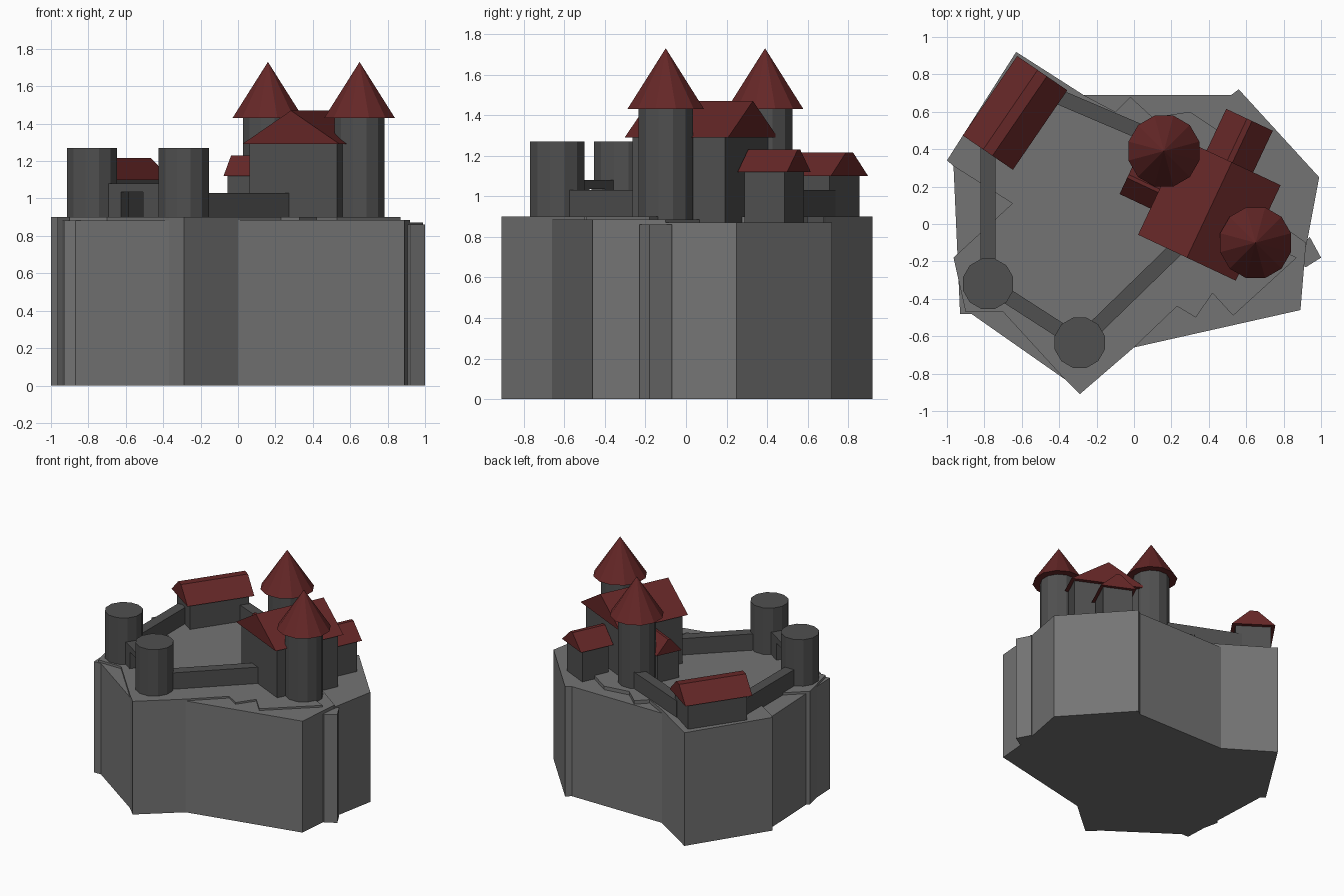
import bpy, bmesh, math
from mathutils import Vector, Matrix

if "Cube" in bpy.data.objects:
    bpy.data.objects.remove(bpy.data.objects["Cube"])

def material(name, rgb):
    m = bpy.data.materials.new(name)
    m.diffuse_color = (*rgb, 1)
    m.use_nodes = True
    m.node_tree.nodes["Principled BSDF"].inputs["Base Color"].default_value = m.diffuse_color
    return m

ROCK = material("rock grey", (0.175, 0.175, 0.175))
WALL = material("wall grey", (0.08, 0.08, 0.08))
ROOF = material("roof red", (0.13, 0.02, 0.02))

def finish(bm, name, mat):
    bmesh.ops.recalc_face_normals(bm, faces=bm.faces)
    me = bpy.data.meshes.new(name)
    bm.to_mesh(me)
    bm.free()
    me.materials.append(mat)
    ob = bpy.data.objects.new(name, me)
    bpy.context.collection.objects.link(ob)
    return ob

def prism(name, outline, z0, z1, mat):
    """Upright prism over a plan outline."""
    bm = bmesh.new()
    base = bm.faces.new([bm.verts.new((x, y, z0)) for x, y in outline])
    top = bmesh.ops.extrude_face_region(bm, geom=[base])
    bmesh.ops.translate(bm, vec=(0, 0, z1 - z0),
                        verts=[v for v in top["geom"] if isinstance(v, bmesh.types.BMVert)])
    return finish(bm, name, mat)

def round_part(name, x, y, r0, r1, z0, z1, mat):
    """Twelve-sided cylinder or cone."""
    bm = bmesh.new()
    bmesh.ops.create_cone(bm, cap_ends=True, segments=12, radius1=r0, radius2=r1, depth=z1 - z0,
                          matrix=Matrix.Translation((x, y, (z0 + z1) / 2))
                          @ Matrix.Rotation(math.radians(15), 4, 'Z'))
    return finish(bm, name, mat)

def box(name, x, y, angle, length, width, z0, z1, mat):
    bm = bmesh.new()
    bmesh.ops.create_cube(bm, size=1, matrix=Matrix.Translation((x, y, (z0 + z1) / 2))
                          @ Matrix.Rotation(angle, 4, 'Z')
                          @ Matrix.Diagonal((length, width, z1 - z0, 1)))
    return finish(bm, name, mat)

def wall(name, a, b, z0, z1, width=0.08):
    """Straight wall between two plan points."""
    a, b = Vector(a), Vector(b)
    d, c = b - a, (a + b) / 2
    return box(name, c.x, c.y, math.atan2(d.y, d.x), d.length, width, z0, z1, WALL)

def house(name, x, y, degrees, length, width, eave, ridge, flat=0.0, overhang=0.03, base=0.84):
    """Box body under a solid gable roof, ridge along the local x axis."""
    ang = math.radians(degrees)
    box(name + "_body", x, y, ang, length - 2 * overhang, width - 2 * overhang, base, eave, WALL)
    profile = [(-width / 2, eave), (width / 2, eave)]
    profile += [(flat / 2, ridge), (-flat / 2, ridge)] if flat else [(0, ridge)]
    bm = bmesh.new()
    end = bm.faces.new([bm.verts.new((-length / 2, v, z)) for v, z in profile])
    ext = bmesh.ops.extrude_face_region(bm, geom=[end])
    bmesh.ops.translate(bm, vec=(length, 0, 0),
                        verts=[v for v in ext["geom"] if isinstance(v, bmesh.types.BMVert)])
    bmesh.ops.transform(bm, verts=bm.verts,
                        matrix=Matrix.Translation((x, y, 0)) @ Matrix.Rotation(ang, 4, 'Z'))
    finish(bm, name + "_roof", ROOF)

# Rock plateau: overlapping slabs with slightly different tops
prism("cliff_main", [(-1, .34), (-.63, .92), (-.27, .69), (-.1, .6), (-.02, .68), (.1, .57),
                     (.3, .6), (.6, .4), (.5, 0), (.87, -.18), (.53, -.49), (.42, -.37),
                     (.33, -.5), (.23, -.44), (0, -.66), (-.29, -.91), (-.37, -.83),
                     (-.7, -.47), (-.9, -.47), (-.965, -.18), (-.65, .11), (-.965, .31)],
      0, 0.90, ROCK)
prism("cliff_left", [(-.93, -.48), (-.87, -.48), (-.37, -.83), (0, -.5), (-.2, .3), (-.965, .31)],
      0, 0.882, ROCK)
prism("cliff_front_right", [(0, -.66), (.89, -.46), (.92, -.1), (.5, .2), (0, 0)], 0, 0.886, ROCK)
prism("cliff_back_right", [(.56, .72), (.99, .25), (.93, -.07), (.88, -.3), (0, -.3),
                           (-.27, .69), (.52, .69)], 0, 0.872, ROCK)
prism("cliff_spur", [(1, -.18), (.92, -.23), (.8, -.2), (.94, -.07)], 0, 0.86, ROCK)

# Flat-topped gate towers
GATE = [(-.78, -.32), (-.29, -.635)]
for i, (x, y) in enumerate(GATE):
    round_part(f"gate_tower_{i + 1}", x, y, 0.139, 0.139, 0.85, 1.27, WALL)

# Tall towers with cone roofs
for i, (x, y) in enumerate([(.16, .39), (.65, -.10)]):
    round_part(f"tall_tower_{i + 1}", x, y, 0.139, 0.139, 0.84, 1.44, WALL)
    round_part(f"cone_roof_{i + 1}", x, y, 0.196, 0, 1.43, 1.73, ROOF)

# Great hall, its two wings, and the long house
house("hall", .403, .075, 64.8, .564, .577, 1.29, 1.47)
house("west_wing", .085, .20, -25.2, .26, .21, 1.12, 1.23, flat=.02, overhang=.015)
house("back_wing", .56, .435, 64.8, .27, .275, 1.12, 1.23, flat=.03, overhang=.025)
house("long_house", -.636, .594, 55.6, .515, .325, 1.10, 1.217, flat=.06)

# Curtain walls
wall("wall_left", (-.78, -.32), (-.78, .42), .85, 1.03)
wall("wall_front", (-.29, -.635), (.25, -.11), .85, 1.03)
wall("wall_back", (-.45, .70), (.16, .44), .85, 1.03)

# Gate wall with an open doorway
a, b = Vector(GATE[0]), Vector(GATE[1])
p, q = a.lerp(b, .36), a.lerp(b, .60)
wall("gate_wall_left", a, p, .85, 1.08)
wall("gate_wall_right", q, b, .85, 1.08)
wall("gate_lintel", p, q, 1.035, 1.08)
